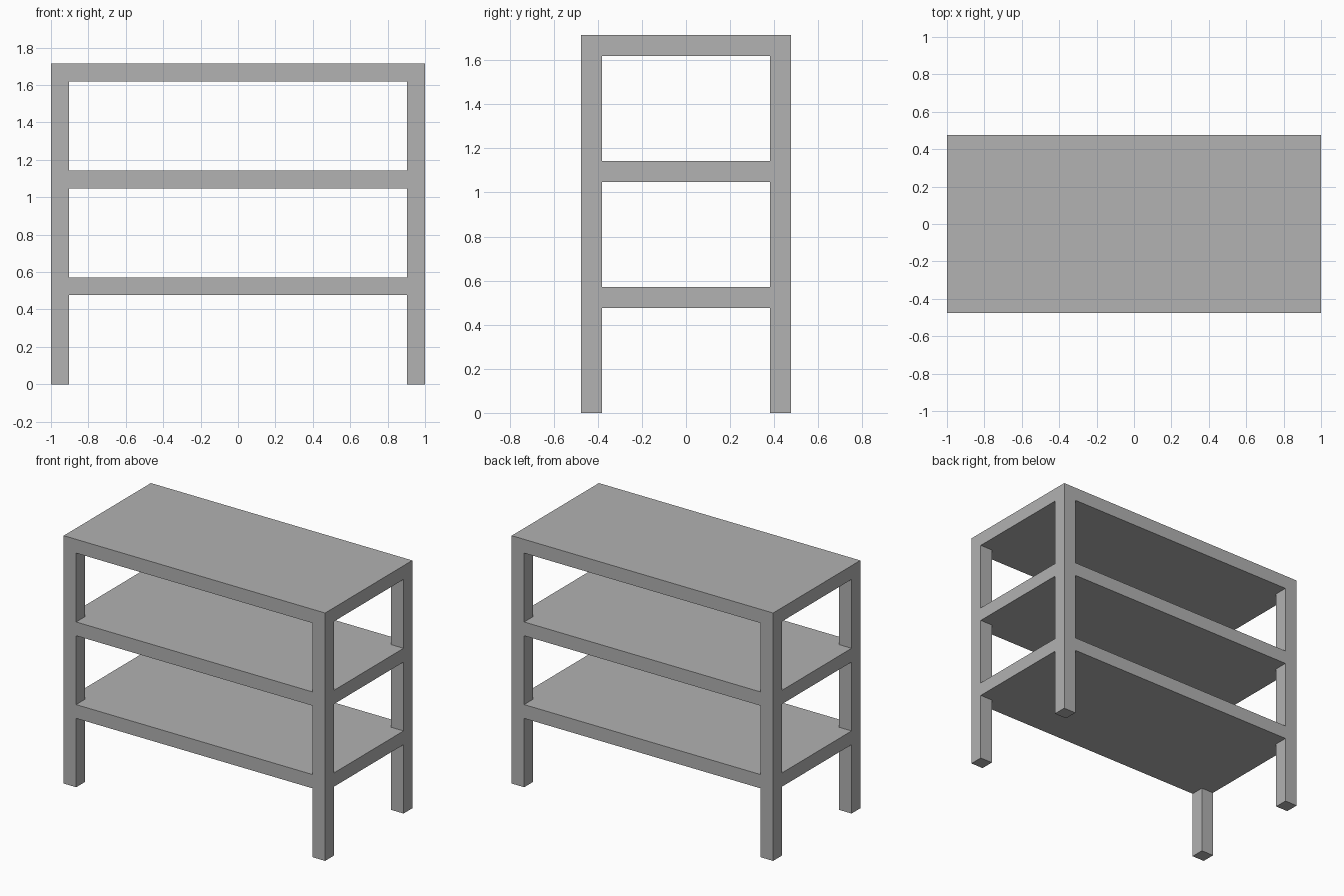
import bpy
import bmesh

if "Cube" in bpy.data.objects:
    bpy.data.objects.remove(bpy.data.objects["Cube"])

# Everything is a multiple of the post thickness
UNIT = 2 / 21
HALF_X, HALF_Y = 1.0, 5 * UNIT
HEIGHT = 18 * UNIT

grey = bpy.data.materials.new("grey")
grey.use_nodes = True
colour = (0.445, 0.445, 0.445, 1)
grey.diffuse_color = colour
grey.node_tree.nodes["Principled BSDF"].inputs["Base Color"].default_value = colour


def prism(name, outline, bottom, top):
    """Extrude a counter-clockwise outline upward into a solid part."""
    bm = bmesh.new()
    base = bm.faces.new([bm.verts.new((x, y, bottom)) for x, y in outline])
    extruded = bmesh.ops.extrude_face_region(bm, geom=[base], use_keep_orig=True)
    raised = [v for v in extruded["geom"] if isinstance(v, bmesh.types.BMVert)]
    bmesh.ops.translate(bm, verts=raised, vec=(0, 0, top - bottom))
    bmesh.ops.recalc_face_normals(bm, faces=bm.faces)
    mesh = bpy.data.meshes.new(name)
    bm.to_mesh(mesh)
    bm.free()
    mesh.materials.append(grey)
    obj = bpy.data.objects.new(name, mesh)
    bpy.context.collection.objects.link(obj)


# Shelves: slabs with corners notched to fit around the posts
inner_x, inner_y = HALF_X - UNIT, HALF_Y - UNIT
notched = []
for sx, sy in ((1, 1), (-1, 1), (-1, -1), (1, -1)):
    corner = [(sx * HALF_X, sy * inner_y), (sx * inner_x, sy * inner_y),
              (sx * inner_x, sy * HALF_Y)]
    notched += corner if sx * sy > 0 else corner[::-1]

for name, level in (("lower_shelf", 6), ("middle_shelf", 12), ("top_shelf", 18)):
    prism(name, notched, (level - 1) * UNIT, level * UNIT)

# Square corner posts, flush with the shelf edges and the top
for side, sx in (("left", 1), ("right", -1)):
    for end, sy in (("front", -1), ("back", 1)):
        x0, x1 = sorted((sx * inner_x, sx * HALF_X))
        y0, y1 = sorted((sy * inner_y, sy * HALF_Y))
        prism(f"{end}_{side}_post", [(x0, y0), (x1, y0), (x1, y1), (x0, y1)], 0, HEIGHT)
